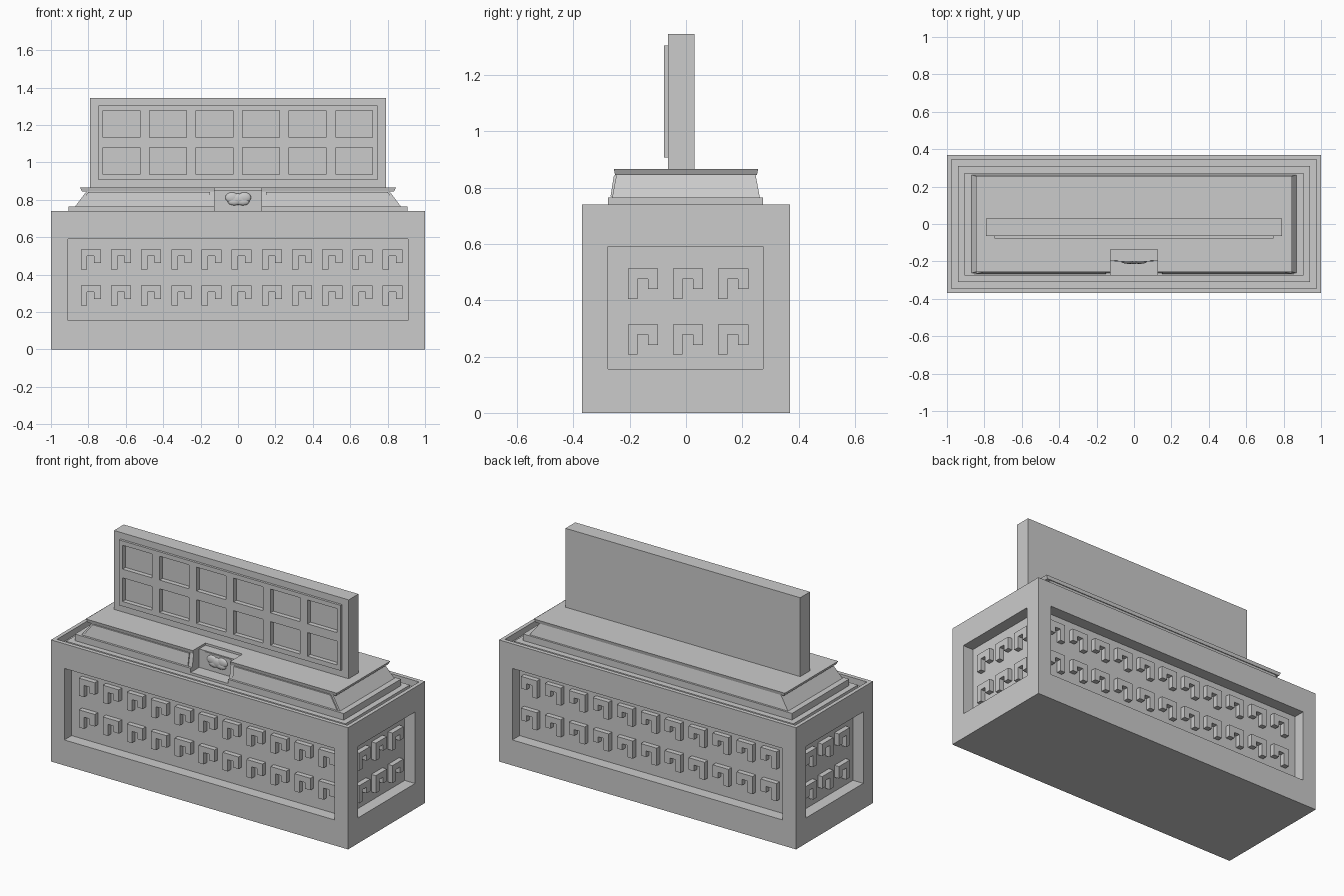
import bpy, bmesh
from mathutils import Vector

if "Cube" in bpy.data.objects:
    bpy.data.objects.remove(bpy.data.objects["Cube"])


def mesh_object(name, verts, faces):
    me = bpy.data.meshes.new(name)
    me.from_pydata([Vector(v) for v in verts], [], faces)
    bm = bmesh.new()
    bm.from_mesh(me)
    bmesh.ops.recalc_face_normals(bm, faces=bm.faces)
    bm.to_mesh(me)
    bm.free()
    ob = bpy.data.objects.new(name, me)
    bpy.context.collection.objects.link(ob)
    return ob


def loft(name, a, b):
    """Solid between two matching loops."""
    n = len(a)
    faces = [list(range(n)), list(range(n, 2 * n))]
    faces += [[i, (i + 1) % n, n + (i + 1) % n, n + i] for i in range(n)]
    return mesh_object(name, list(a) + list(b), faces)


def rect(x, y, z):
    return [(-x, -y, z), (x, -y, z), (x, y, z), (-x, y, z)]


def box(name, x0, x1, y0, y1, z0, z1):
    return loft(name, [(x0, y0, z0), (x1, y0, z0), (x1, y1, z0), (x0, y1, z0)],
                [(x0, y0, z1), (x1, y0, z1), (x1, y1, z1), (x0, y1, z1)])


def cut(ob, cutters):
    for c in cutters:
        c.hide_render = True
        m = ob.modifiers.new("cut", 'BOOLEAN')
        m.operation = 'DIFFERENCE'
        m.solver = 'EXACT'
        m.object = c
        bpy.context.view_layer.objects.active = ob
        bpy.ops.object.modifier_apply(modifier=m.name)


def discard(obs):
    for o in obs:
        bpy.data.objects.remove(o, do_unlink=True)


# Chest body with four recessed sides and a sunken top
D = 0.07
body = box("chest_body", -1, 1, -0.37, 0.37, 0, 0.74)
cutters = [box("top_cutter", -0.977, 0.977, -0.345, 0.345, 0.70, 0.9)]
for s in (-1, 1):
    ya, yb = sorted((s * (0.37 - D), s * 0.5))
    cutters.append(box("long_cutter", -0.91, 0.91, ya, yb, 0.155, 0.59))
    xa, xb = sorted((s * (1 - D), s * 1.2))
    cutters.append(box("end_cutter", xa, xb, -0.276, 0.274, 0.155, 0.59))
cut(body, cutters)
discard(cutters)

# Hooked key ornaments in the recesses
KEY = [(0, 0), (0, .107), (.107, .107), (.107, .034),
       (.071, .034), (.071, .071), (.034, .071), (.034, 0)]
R = 0.03
for s in (-1, 1):
    for r, (zf, ze) in enumerate([(0.428, 0.405), (0.235, 0.207)]):
        y0, y1 = s * (0.37 - D - 0.005), s * (0.37 - D + R)
        for i in range(11):
            x = -0.84 + i * 0.1613
            loft("long_side_key", [(x + u, y0, zf + v) for u, v in KEY],
                 [(x + u, y1, zf + v) for u, v in KEY])
        x0, x1 = s * (1 - D - 0.005), s * (1 - D + R)
        for i in range(3):
            y = -0.206 + i * 0.16
            loft("end_key", [(x0, y + u, ze + v) for u, v in KEY],
                 [(x1, y + u, ze + v) for u, v in KEY])

# Stepped lid
box("lid_plinth", -0.94, 0.94, -0.31, 0.31, 0.69, 0.725)
lid_base = box("lid_base", -0.905, 0.905, -0.276, 0.274, 0.71, 0.765)
lid_slope = loft("lid_slope", rect(0.87, 0.262, 0.765), rect(0.81, 0.247, 0.845))
lid_slab = loft("lid_slab", rect(0.835, 0.252, 0.845), rect(0.845, 0.256, 0.865))
notch = box("notch_cutter", -0.125, 0.125, -0.5, -0.135, 0.74, 0.95)
for part in (lid_base, lid_slope, lid_slab):
    cut(part, [notch])
discard([notch])

# Raised sloping panels on the lid front
for s in (-1, 1):
    loft("lid_front_panel",
         [(s * .15, -.268, .768), (s * .855, -.268, .768), (s * .80, -.256, .842), (s * .15, -.256, .842)],
         [(s * .15, -.25, .768), (s * .855, -.25, .768), (s * .80, -.24, .842), (s * .15, -.24, .842)])

# Clasp block, chamfered plate and rounded ornament
box("clasp_block", -0.125, 0.125, -0.195, -0.13, 0.735, 0.852)
OCT = [(-.105, .775), (-.085, .757), (.085, .757), (.105, .775),
       (.105, .832), (.085, .849), (-.085, .849), (-.105, .832)]
loft("clasp_plate", [(x, -0.19, z) for x, z in OCT], [(x, -0.2, z) for x, z in OCT])
for x, z, rx, rz in [(0, .803, .06, .03), (-.032, .812, .036, .028),
                     (.034, .812, .036, .028), (-.02, .79, .035, .02), (.026, .79, .035, .02)]:
    bpy.ops.mesh.primitive_uv_sphere_add(segments=16, ring_count=8, location=(x, -0.2, z))
    o = bpy.context.object
    o.name = "clasp_ornament"
    o.scale = (rx, 0.013, rz)
    bpy.ops.object.shade_smooth_by_angle()

# Upright panel with a raised frame of twelve windows
board = box("upright_board", -0.79, 0.79, -0.064, 0.03, 0.86, 1.345)
frame = box("window_frame", -0.745, 0.745, -0.078, -0.064, 0.907, 1.305)
wins = []
for z0, z1 in ((0.936, 1.08), (1.133, 1.278)):
    for i in range(6):
        x = -0.722 + i * 0.249
        wins.append(box("window_cutter", x, x + 0.197, -0.2, -0.05, z0, z1))
cut(board, wins)
cut(frame, wins)
discard(wins)
